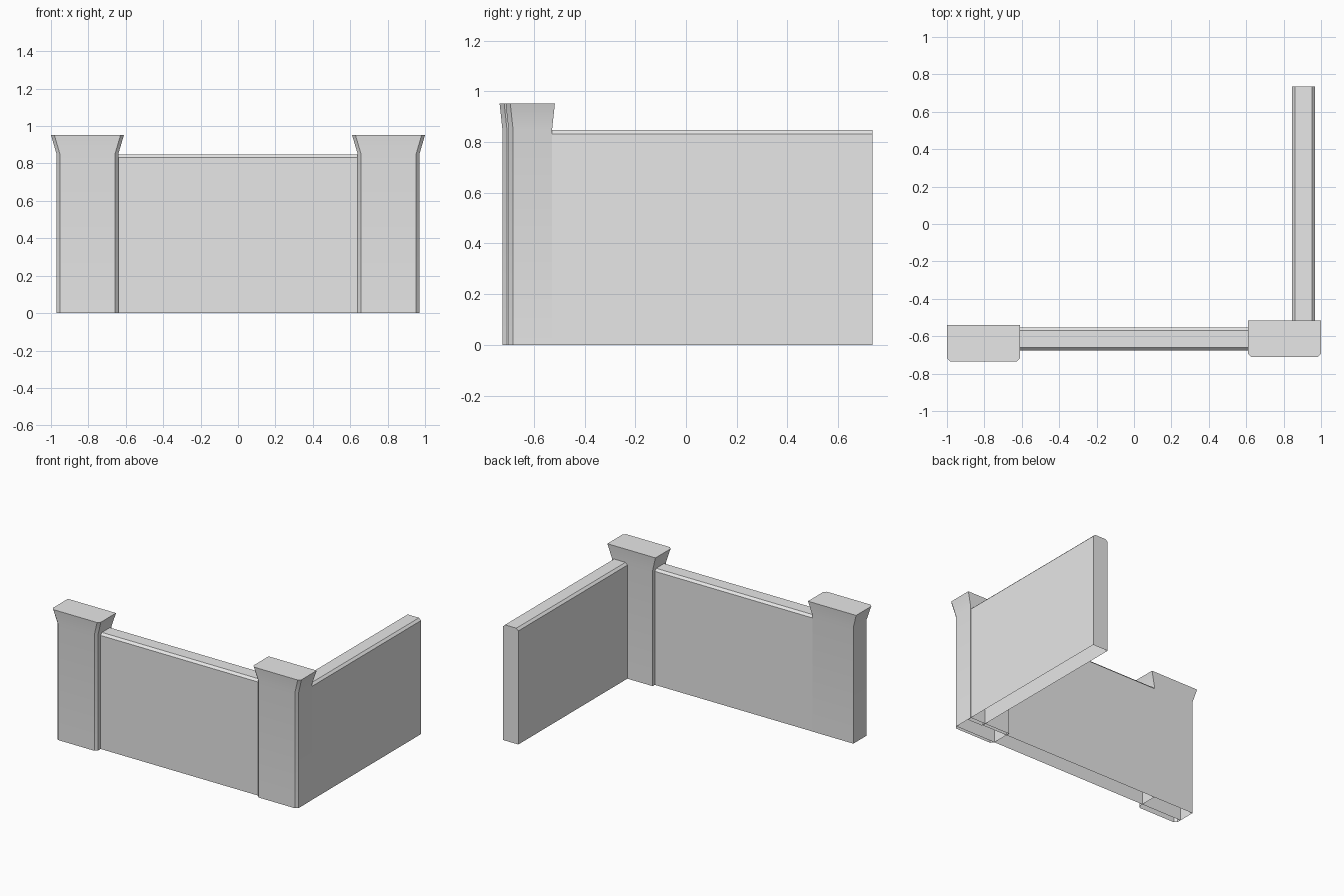
import bpy
import bmesh
import math

cube = bpy.data.objects.get("Cube")
if cube:
    bpy.data.objects.remove(cube, do_unlink=True)

stone = bpy.data.materials.new("stone_grey")
stone.use_nodes = True
grey = (0.8, 0.8, 0.8, 1)
stone.diffuse_color = grey
stone.node_tree.nodes["Principled BSDF"].inputs["Base Color"].default_value = grey


def loft(name, rings, cap_first=False, cap_last=False):
    """Skin a list of matching point rings, optionally capping the ends."""
    bm = bmesh.new()
    loops = [[bm.verts.new(p) for p in ring] for ring in rings]
    count = len(loops[0])
    for a, b in zip(loops, loops[1:]):
        for i in range(count):
            j = (i + 1) % count
            bm.faces.new((a[i], a[j], b[j], b[i]))
    if cap_first:
        bm.faces.new(loops[0][::-1])
    if cap_last:
        bm.faces.new(loops[-1])
    bmesh.ops.recalc_face_normals(bm, faces=bm.faces)
    # Undersides stay hollow
    under = [f for f in bm.faces if all(v.co.z < 0.001 for v in f.verts)]
    bmesh.ops.delete(bm, geom=under, context="FACES")
    mesh = bpy.data.meshes.new(name)
    bm.to_mesh(mesh)
    bm.free()
    mesh.materials.append(stone)
    obj = bpy.data.objects.new(name, mesh)
    bpy.context.collection.objects.link(obj)
    bpy.ops.object.select_all(action="DESELECT")
    obj.select_set(True)
    bpy.context.view_layer.objects.active = obj
    bpy.ops.object.shade_smooth_by_angle(angle=math.radians(30))
    return obj


def pillar(name, cx, cy):
    """Shaft with bevelled front corners and a flared head."""
    def ring(hx, hy, z, c=0.018):
        outline = [(-hx, hy), (-hx, c - hy), (c - hx, -hy),
                   (hx - c, -hy), (hx, c - hy), (hx, hy)]
        return [(cx + x, cy + y, z) for x, y in outline]
    loft(name, [ring(0.165, 0.086, 0), ring(0.165, 0.086, 0.85),
                ring(0.195, 0.097, 0.952)], cap_last=True)


def wall(name, start, end, centre, along_x, half=0.062, top=0.848, c=0.016):
    """Straight wall with a bevelled coping."""
    section = [(-half, 0), (half, 0), (half, top - c), (half - c, top),
               (c - half, top), (-half, top - c)]

    def ring(t):
        return [(t, centre + s, z) if along_x else (centre + s, t, z)
                for s, z in section]
    loft(name, [ring(start), ring(end)], cap_first=True, cap_last=True)


# Pillars
pillar("right_pillar", -0.805, -0.638)
pillar("left_pillar", 0.805, -0.614)

# Walls
wall("front_wall", -0.969, 0.969, -0.615, True)
wall("side_wall", -0.56, 0.735, 0.907, False)
